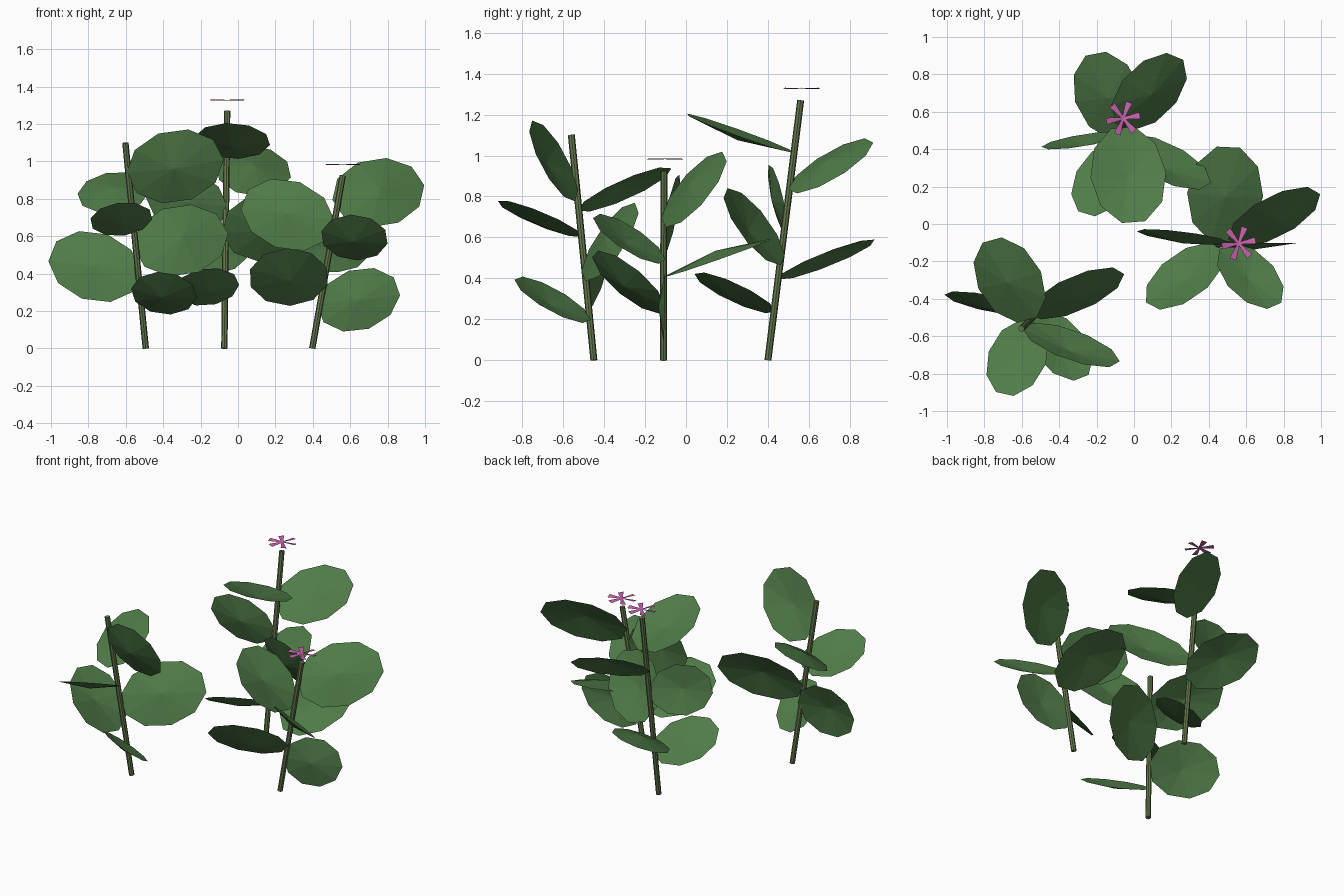
import bpy, math
from mathutils import Vector, Matrix

if "Cube" in bpy.data.objects:
    bpy.data.objects.remove(bpy.data.objects["Cube"])


def material(name, rgb):
    m = bpy.data.materials.new(name)
    m.diffuse_color = (*rgb, 1)
    m.use_nodes = True
    m.node_tree.nodes["Principled BSDF"].inputs["Base Color"].default_value = m.diffuse_color
    return m


STEM = material("stem_green", (0.13, 0.19, 0.075))
LEAF = material("leaf_green", (0.08, 0.20, 0.065))
PETAL = material("petal_pink", (0.58, 0.12, 0.42))


def add_mesh(name, verts, faces, mat, matrix=Matrix()):
    me = bpy.data.meshes.new(name)
    me.from_pydata(verts, [], faces)
    me.materials.append(mat)
    ob = bpy.data.objects.new(name, me)
    ob.matrix_world = matrix
    bpy.context.collection.objects.link(ob)
    return ob


def stem(name, base, top):
    d = top - base
    bpy.ops.mesh.primitive_cylinder_add(vertices=8, radius=0.017, depth=d.length,
                                        location=(base + top) / 2)
    ob = bpy.context.object
    ob.name = name
    ob.rotation_mode = 'QUATERNION'
    ob.rotation_quaternion = Vector((0, 0, 1)).rotation_difference(d)
    ob.data.materials.append(STEM)


def leaf(name, base, azimuth, size):
    # shallow cupped oval: a ten-sided rim fanned around a sunken centre
    d = Vector((math.cos(azimuth), math.sin(azimuth), 0.35)).normalized()
    n = 10
    rim = [(0.72 * size * math.cos(math.tau * k / n), 0,
            size * math.sin(math.tau * k / n)) for k in range(n)]
    verts = rim + [(0, -0.13 * size, 0)]
    faces = [(k, (k + 1) % n, n) for k in range(n)]
    q = Vector((0, 0, 1)).rotation_difference(d)
    add_mesh(name, verts, faces, LEAF,
             Matrix.Translation(base + d * size) @ q.to_matrix().to_4x4())


def flower(name, centre):
    # six flat petals that widen outwards, each slightly twisted
    verts, faces = [], []
    for k in range(6):
        r = Matrix.Rotation(math.tau * k / 6 + 0.17, 3, 'Z')
        i = len(verts)
        for p in ((0, -0.006, 0.001), (0.091, -0.018, 0.003),
                  (0.091, 0.018, -0.003), (0, 0.006, -0.001)):
            verts.append(r @ Vector(p))
        faces.append((i, i + 1, i + 2, i + 3))
    add_mesh(name, verts, faces, PETAL, Matrix.Translation(centre))


# name, stem base, stem top, first leaf angle, has a flower
plants = [
    ("left", (-0.493, -0.45, 0), (-0.602, -0.56, 1.10), 303.5, False),
    ("middle", (-0.073, 0.40, 0), (-0.058, 0.56, 1.27), 244, True),
    ("right", (0.397, -0.11, 0), (0.56, -0.108, 0.925), 1, True),
]
GOLDEN = 222.5
SIZES = (0.228, 0.26, 0.283)

for name, b, t, start, blooms in plants:
    b, t = Vector(b), Vector(t)
    stem(name + "_stem", b, t)
    for i in range(6):
        leaf(f"{name}_leaf_{i + 1}", b.lerp(t, 0.2 + 0.12 * i),
             math.radians(start + GOLDEN * i), SIZES[i % 3])
    if blooms:
        flower(name + "_flower", t + Vector((0.0, 0.005, 0.058)))
